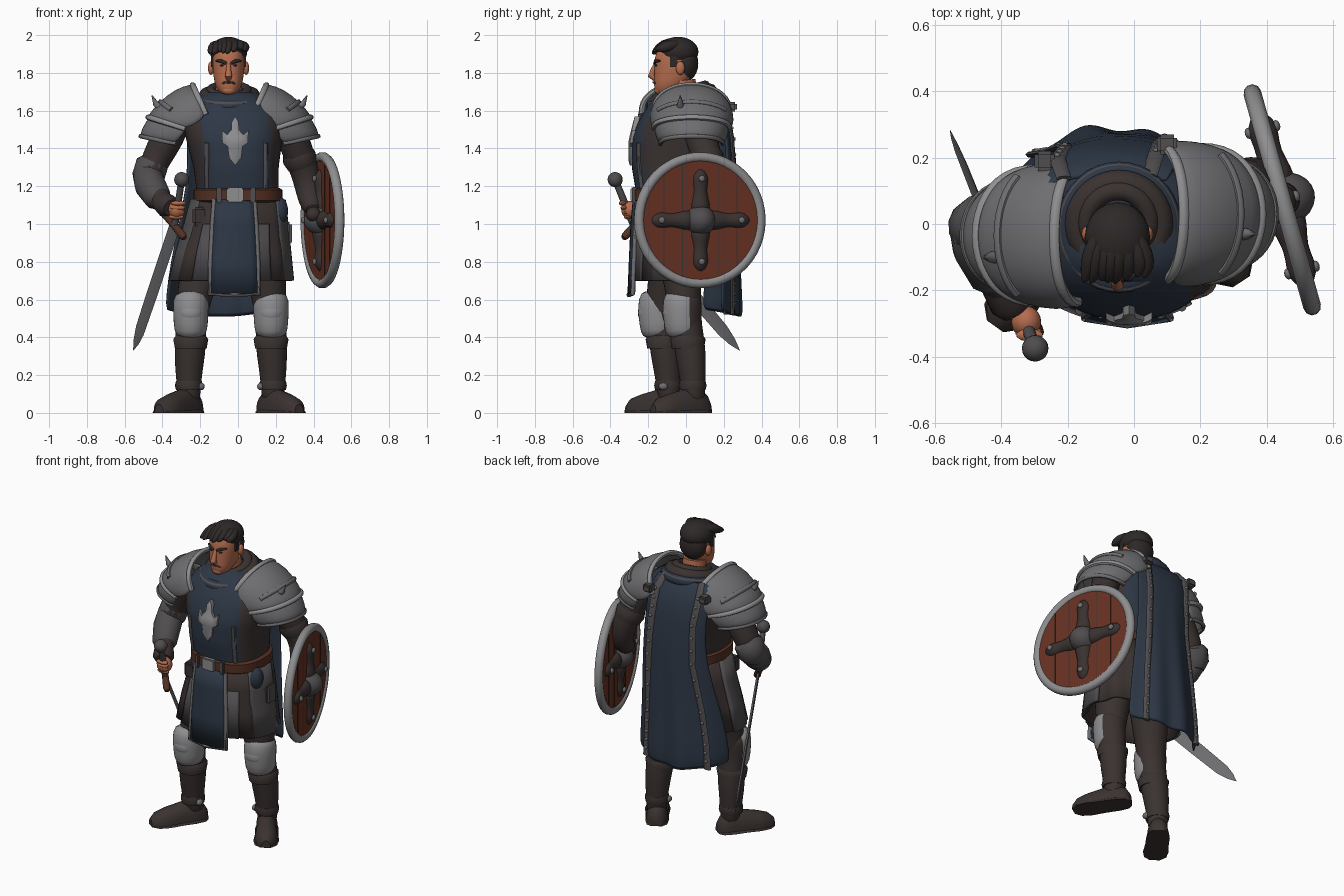
import bpy, bmesh, math, random
from mathutils import Vector, Matrix

if "Cube" in bpy.data.objects:
    bpy.data.objects.remove(bpy.data.objects["Cube"])
V, pi = Vector, math.pi
random.seed(4)

def mat(name, *rgb):
    m = bpy.data.materials.new(name)
    m.diffuse_color = [((c / 255 + .055) / 1.055) ** 2.4 for c in rgb] + [1]
    m.use_nodes = True
    m.node_tree.nodes["Principled BSDF"].inputs["Base Color"].default_value = m.diffuse_color
    return m
SKIN, HAIR = mat("skin", 180, 108, 78), mat("hair black", 46, 40, 40)
DARK, BLUE = mat("dark leather", 58, 50, 48), mat("blue cloth", 45, 55, 69)
GREY, LIGHT = mat("steel grey", 110, 110, 113), mat("light grey", 142, 142, 144)
IRON, WOOD = mat("dark iron", 80, 77, 79), mat("red wood", 104, 50, 34)
BELT = mat("belt brown", 84, 48, 35)

def finish(name, bm, mats, rule=None, thick=0, sub=0):
    bmesh.ops.recalc_face_normals(bm, faces=bm.faces)
    me = bpy.data.meshes.new(name)
    for f in bm.faces:
        f.smooth = True
        if rule:
            f.material_index = rule(f.calc_center_median())
    bm.to_mesh(me)
    bm.free()
    for m in (mats if isinstance(mats, (list, tuple)) else [mats]):
        me.materials.append(m)
    ob = bpy.data.objects.new(name, me)
    bpy.context.collection.objects.link(ob)
    if thick:
        md = ob.modifiers.new("thickness", 'SOLIDIFY')
        md.thickness, md.offset = thick, 0
    if sub:
        ob.modifiers.new("smooth", 'SUBSURF').levels = sub
        ob.modifiers["smooth"].render_levels = sub
    return ob

def loft(name, rings, mats, wrap=True, caps=True, loop=False, **kw):
    bm = bmesh.new()
    vs = [[bm.verts.new(p) for p in r] for r in rings]
    n = len(rings[0])
    pairs = list(zip(vs, vs[1:])) + ([(vs[-1], vs[0])] if loop else [])
    for a, b in pairs:
        for i in range(n if wrap else n - 1):
            j = (i + 1) % n
            bm.faces.new((a[i], a[j], b[j], b[i]))
    if caps and wrap and not loop:
        bm.faces.new(vs[0])
        bm.faces.new(vs[-1])
    return finish(name, bm, mats, **kw)

def tube(name, pts, m, n=14, up=(0, -1, 0), fu=1, fv=1, loop=False, **kw):
    """Tube through (x, y, z, radius) points."""
    P, rings, k = [V(p[:3]) for p in pts], [], len(pts)
    for i, p in enumerate(P):
        t = (P[(i + 1) % k] - P[i - 1]) if loop else P[min(i + 1, k - 1)] - P[max(i - 1, 0)]
        t.normalize()
        w = t.cross(V(up)).normalized()
        u = w.cross(t)
        rings.append([p + pts[i][3] * (u * fu * math.cos(a) + w * fv * math.sin(a))
                      for a in (2 * pi * j / n for j in range(n))])
    return loft(name, rings, m, loop=loop, **kw)

def ell(name, c, r, m, rot=Matrix(), seg=20):
    bm = bmesh.new()
    bmesh.ops.create_uvsphere(bm, u_segments=seg, v_segments=seg // 2 + 2, radius=1,
                              matrix=Matrix.Translation(c) @ rot @ Matrix.Diagonal((*r, 1)))
    return finish(name, bm, m)

def box(name, c, s, m, rot=Matrix()):
    bm = bmesh.new()
    bmesh.ops.create_cube(bm, size=1, matrix=Matrix.Translation(c) @ rot @ Matrix.Diagonal((*s, 1)))
    bmesh.ops.bevel(bm, geom=bm.edges[:], offset=min(s) * .2, segments=2, affect='EDGES')
    return finish(name, bm, m)

def oval(z, cx, cy, rx, ry, n=48, e=.8, wave=0):
    out = []
    for a in (2 * pi * i / n for i in range(n)):
        c, s = math.cos(a), math.sin(a)
        k = 1 + wave * math.cos(10 * a)
        out.append(V((cx + k * rx * math.copysign(abs(c) ** e, c), cy + k * ry * math.copysign(abs(s) ** e, s), z)))
    return out

# torso with the blue tabard over dark sides
TORSO = [(.88, -.01, -.04, .2, .17), (1.0, 0, -.055, .22, .19), (1.14, 0, -.065, .215, .195), (1.3, -.01, -.065, .225, .222),
         (1.45, -.02, -.055, .255, .232), (1.55, -.025, -.035, .27, .215), (1.63, -.03, -.01, .235, .19), (1.7, -.04, 0, .13, .13)]
def torso(z):
    for a, b in zip(TORSO, TORSO[1:]):
        if z <= b[0] + 1e-6:
            t = (z - a[0]) / (b[0] - a[0])
            return [p + (q - p) * t for p, q in zip(a, b)]
def front(z, x, off=0):
    _, cx, cy, rx, ry = torso(z)
    return (x, cy - ry * max(0, 1 - abs((x - cx) / rx) ** 2.5) ** .4 - off, z)
loft("torso", [oval(*torso(.88 + .82 * i / 24), n=72) for i in range(25)], [DARK, BLUE],
     rule=lambda c: int(abs(c.x + .01) < .178 and c.z > 1.14 or c.z > 1.6))
for x in (-.165, .145):
    tube("tabard_side_trim", [(*front(1.19 + .04 * i, x), .013) for i in range(7)], IRON, n=8)
loft("belt", [oval(z, 0, -.065, .215 + o, .195 + o) for z, o in ((1.115, .005), (1.125, .02), (1.18, .02), (1.19, .005))], BELT)
box("belt_buckle", (-.015, -.28, 1.155), (.09, .03, .075), LIGHT)
for x in (-.1, .08):
    box("belt_loop", (x, -.273, 1.153), (.025, .025, .085), IRON)

# chest badge: a plain spear-and-wings shape
half = [(0, .13), (.018, .1), (.02, .06), (.045, .03), (.07, .055), (.068, -.01), (.04, -.03), (.032, -.09), (0, -.13)]
outline = half + [(-x, z) for x, z in half[-2:0:-1]]
loft("chest_badge", [[(-.015 + x * s, y + .2 * max(z, 0), 1.44 + z * s) for x, z in outline]
                     for y, s in ((-.27, 1), (-.297, 1), (-.305, .8))], LIGHT)

# skirt, side plates and hanging front panel
SK = [(1.13, 0, -.055, .225, .195), (1.0, -.01, -.05, .25, .205), (.85, -.025, -.05, .28, .212), (.7, -.035, -.05, .305, .22)]
loft("skirt", [oval(*s, n=80, wave=.012 * i) for i, s in enumerate(SK)], DARK, caps=False, thick=.015)
for i, (lo, hi) in enumerate(((.93, 1.2), (-.2, .07), (1.28, 1.4), (-.4, -.28))):
    ring = lambda s: [V((s[1] + (s[3] + .02) * math.cos(a), s[2] + (s[4] + .02) * math.sin(a), s[0]))
                      for a in (pi * (lo + (hi - lo) * j / 8) for j in range(9))]
    loft("skirt_plate", [ring(s) for s in SK[(0 if i < 2 else 1):]], IRON, wrap=False, thick=.015)
panel = [(z, -.02 - w, -.02 + w, y) for z, w, y in ((1.13, .105, -.272), (1.0, .115, -.284), (.8, .125, -.293), (.63, .13, -.3))]
loft("front_panel", [[(a + (b - a) * j / 6, y + .02 * (j / 3 - 1) ** 2, z) for j in range(7)] for z, a, b, y in panel], BLUE, wrap=False, thick=.02)
edge = [(a, y + .018, z, .013) for z, a, b, y in panel] + [(b, y + .018, z, .013) for z, a, b, y in panel[::-1]]
tube("front_panel_trim", edge[:4] + [(-.02, -.302, .625, .013)] + edge[4:], GREY, n=8)
ell("blue_pouch", (.215, -.13, 1.07), (.05, .05, .075), BLUE)
box("side_pouch", (.255, -.05, .95), (.06, .09, .12), IRON)
box("left_pouch", (-.2, -.19, 1.04), (.08, .07, .1), DARK)

# cape with studded straps, its left edge wrapping further forward
CAPE = [(1.69, -.26, .1, .14, .03), (1.62, -.29, .13, .215, .06), (1.45, -.265, .14, .25, .07), (1.2, -.265, .155, .265, .09),
        (.9, -.335, .175, .27, .15), (.7, -.37, .19, .28, .185), (.54, -.385, .2, .285, .2)]
def cape(row, u, off=0):
    z, a, b, y, c = row
    s, f = 2 * u - 1, max(0, 1.3 - z)
    c *= 1 if s < 0 else .5
    return (a + (b - a) * u, y + off - c * abs(s) ** 2.4 + .015 * f * math.sin(u * 19), z - .05 * f * (1 - s * s))
loft("cape", [[cape(r, j / 32) for j in range(33)] for r in CAPE], BLUE, wrap=False, thick=.018, sub=1)
for u in (.14, .85):
    tube("cape_strap", [(*cape(r, u, .01), .025) for r in CAPE], IRON, n=8, fu=.45)
    for a, b in zip(CAPE[1:], CAPE[2:]):
        for t in (0, .33, .66):
            p = V(cape(a, u, .02)).lerp(V(cape(b, u, .02)), t)
            ell("cape_stud", p, (.01, .008, .01), GREY, seg=8)
for x, y in ((-.27, .19), (.1, .24)):
    box("cape_clasp", (x, y, 1.62), (.06, .06, .05), IRON)

# cowl rings around the neck
def hoop(name, c, rx, ry, r, m, tilt=0):
    pts = [(c[0] + rx * math.cos(a), c[1] + ry * math.sin(a), c[2] + tilt * math.sin(a), r) for a in (2 * pi * i / 36 for i in range(36))]
    tube(name, pts, m, n=10, up=(0, 0, 1), loop=True)
hoop("blue_collar", (-.045, -.01, 1.65), .155, .165, .035, BLUE, .03)
hoop("collar_trim", (-.045, -.012, 1.665), .172, .182, .013, IRON, .03)
hoop("scarf_lower", (-.045, 0, 1.675), .125, .125, .04, DARK, .03)
hoop("scarf_upper", (-.048, .005, 1.7), .095, .095, .03, DARK, .03)

# head, face and hair
HX = -.05
tube("neck", [(HX, 0, 1.6, .075), (HX, -.02, 1.76, .07)], SKIN)
HEAD = [(1.685, -.115, .034, .035), (1.7, -.1, .052, .064), (1.735, -.085, .072, .086), (1.78, -.065, .08, .104), (1.83, -.055, .086, .113),
        (1.88, -.055, .087, .113), (1.93, -.05, .078, .1), (1.965, -.045, .045, .06)]
loft("head", [oval(z, HX, y, rx, ry, n=24, e=.9) for z, y, rx, ry in HEAD], SKIN, sub=1)
tube("nose", [(HX, -.155, 1.855, .01), (HX, -.174, 1.815, .014), (HX, -.184, 1.785, .019), (HX, -.162, 1.768, .014)], SKIN, n=10)
for s in (-1, 1):
    ell("ear", (HX + s * .093, -.03, 1.825), (.016, .024, .036), SKIN, seg=12)
    tube("eyebrow", [(HX + s * .012, -.166, 1.85, .008), (HX + s * .04, -.161, 1.863, .01), (HX + s * .066, -.138, 1.864, .005)], HAIR, n=8, up=(0, 0, 1))
    ell("eye", (HX + s * .033, -.157, 1.84), (.013, .008, .006), HAIR, seg=10)
    tube("mouth", [(HX, -.172, 1.75, .006), (HX + s * .025, -.164, 1.748, .006), (HX + s * .04, -.15, 1.738, .004)], DARK, n=8, up=(0, 0, 1))
    box("sideburn", (HX + s * .086, -.065, 1.86), (.012, .04, .06), HAIR)
ell("chin", (HX, -.143, 1.708), (.036, .024, .024), SKIN)
ell("hair_cap", (HX, -.042, 1.912), (.099, .108, .079), HAIR)
ell("hair_back", (HX, -.005, 1.85), (.088, .07, .095), HAIR)
for i in range(8):
    x, r = (i - 3.5) * .024, random.uniform(-.012, .012)
    tube("hair_lock", [(HX + x * .6, -.02, 1.955, .02), (HX + x * .9 + r, -.09, 1.968 - abs(x) * .3, .032),
                       (HX + x + r, -.142 + r, 1.945 + r - abs(x) * .3, .025), (HX + x - .012 + r, -.172 + r, 1.915 + r * 1.5, .005)],
         HAIR, n=8, up=(0, 0, 1), sub=1)

# legs, boots and knee guards
for s, hx, kx, ky, o, d in ((-1, -.13, -.25, -.13, (-.262, -.09), (-.58, -.81)), (1, .1, .175, .0, (.175, .05), (.55, -.83))):
    tube("leg", [(hx, -.04, .98, .13), ((hx + kx) / 2 + s * .01, (ky - .04) / 2, .75, .115), (kx, ky - .01, .54, .08), (kx, ky + .02, .36, .086),
                 (kx + s * .01, ky + .03, .25, .077), (kx + s * .01, ky + .04, .12, .062), (kx + s * .01, ky + .04, .04, .06)], DARK, n=16, sub=1)
    tube("boot_cuff", [(kx, ky + .01, .34, .085), (kx, ky + .01, .39, .094), (kx, ky + .01, .41, .08)], DARK, n=18)
    tube("ankle_strap", [(kx + s * .01, ky + .035, .12, .068), (kx + s * .01, ky + .035, .145, .074), (kx + s * .01, ky + .035, .17, .068)], DARK, n=16)
    ell("ankle_buckle", (kx - s * .055, ky + .01, .14), (.02, .025, .02), GREY, seg=10)
    tube("knee_guard", [(kx, ky - .01, .4, .07), (kx, ky - .015, .43, .09), (kx, ky - .02, .52, .095), (kx, ky - .02, .6, .098), (kx, ky - .01, .64, .075)],
         [LIGHT, DARK], n=16, fu=1.1, sub=1, rule=lambda c: int(c.y > ky + .035))
    ell("knee_cap", (kx, ky - .065, .53), (.07, .06, .065), LIGHT)
    ell("knee_fold", (kx, ky - .045, .44), (.075, .06, .03), LIGHT)
    D, W = V((*d, 0)), V((-d[1], d[0], 0))
    foot = lambda k, z: [[V((*o, 0)) + D * t + W * w * k * math.cos(a) + V((0, 0, h * z * math.sin(a) ** .8 if 0 < i < 12 else 0))
             for i, a in enumerate(pi * i / 12 for i in range(13))]
            for t, w, h in ((-.085, .03, .06), (-.06, .055, .1), (0, .064, .14), (.09, .064, .12), (.17, .07, .1), (.235, .06, .078), (.27, .028, .045))]
    loft("foot", foot(1, 1), DARK)
    loft("boot_sole", foot(1.1, .22), DARK)

# layered shoulder guards
def arch(s, cx, cz, ex, ez, w, lift=0):
    shift, cy = (0, -.035) if s < 0 else (-.09, .03)
    out = []
    for a in (pi * i / 20 for i in range(21)):
        k = math.sin(a) ** .8 if 0 < a < 3.14 else 0
        x = ex + (cx - ex) * k
        out.append(V((s * (x + shift), cy + (w + lift) * math.cos(a), ez + (cz - ez) * k + lift)))
    return out
for s in (-1, 1):
    A = [(.24, 1.735, .17, 1.58, .2), (.33, 1.705, .2, 1.545, .215), (.41, 1.64, .24, 1.52, .212), (.475, 1.565, .28, 1.505, .2)]
    B = [(.43, 1.6, .27, 1.5, .19), (.485, 1.535, .3, 1.465, .185), (.515, 1.465, .33, 1.425, .165)]
    loft("shoulder_guard", [arch(s, *r) for r in A], GREY, wrap=False, thick=.02, sub=1)
    loft("shoulder_lower_plate", [arch(s, *r) for r in B], GREY, wrap=False, thick=.018, sub=1)
    for r, rad, m in ((A[0], .016, LIGHT), (A[3], .015, LIGHT), (B[2], .012, GREY)):
        tube("shoulder_rim", [(*p, rad) for p in arch(s, *r)], m, n=8, up=(s, 0, .3))
    tube("shoulder_ridge", [(*p, .014) for p in arch(s, *A[2], .006)[4:17]], GREY, n=8, up=(s, 0, .3))
    x0, y0 = (0, -.1) if s < 0 else (-.09, -.03)
    tube("shoulder_spike", [(s * (.4 + x0), y0, 1.61, .022), (s * (.435 + x0), y0, 1.635, .016), (s * (.455 + x0), y0, 1.68, .003)], GREY, n=8)

# arms
tube("sword_arm", [(-.32, -.03, 1.58, .09), (-.37, -.01, 1.46, .09), (-.43, 0, 1.35, .08), (-.475, -.02, 1.25, .075), (-.44, -.13, 1.16, .065), (-.36, -.25, 1.09, .05)], DARK, sub=1)
tube("sword_arm_bracer", [(-.47, .015, 1.3, .05), (-.478, -.01, 1.265, .08), (-.465, -.07, 1.205, .083), (-.425, -.155, 1.14, .073), (-.41, -.18, 1.125, .05)], IRON, up=(0, 0, 1))
tube("sword_arm_elbow_plate", [(-.445, .01, 1.335, .065), (-.455, .005, 1.315, .088), (-.475, -.01, 1.25, .088), (-.482, -.02, 1.2, .06)], IRON)
tube("sword_arm_cuff", [(-.41, -.18, 1.125, .055), (-.375, -.235, 1.095, .064), (-.355, -.265, 1.085, .045)], DARK, up=(0, 0, 1))
tube("shield_arm", [(.23, .04, 1.58, .09), (.29, .08, 1.46, .088), (.34, .12, 1.32, .08), (.37, .14, 1.22, .075), (.385, .1, 1.12, .068), (.4, .02, 1.06, .045)], DARK, sub=1)
tube("shield_arm_band", [(.315, .1, 1.38, .08), (.325, .11, 1.35, .092), (.34, .12, 1.31, .08)], DARK)
ell("shield_hand", (.4, .02, 1.05), (.04, .045, .04), DARK)

# sword and hand
top, hilt, tip = V((-.298, -.375, 1.235)), V((-.335, -.275, .99)), V((-.555, .285, .33))
d = (tip - hilt).normalized()
g = V((.6, -.7, -.6))
g = (g - d * g.dot(d)).normalized()
ell("sword_pommel", top, (.04, .04, .04), IRON)
tube("sword_grip", [(*top, .018), (*hilt, .02)], IRON, n=10)
tube("sword_guard", [(*(hilt + g * t), r) for t, r in ((-.12, .018), (-.1, .024), (0, .02), (.08, .022), (.1, .014))], BELT, n=10, up=d)
tube("sword_blade", [(*(hilt + d * t), r) for t, r in ((0, .042), (.5, .042), (.75, .038), (.83, .024), ((tip - hilt).length, .001))], GREY, n=4, up=g, fv=.22)
ell("sword_hand", (-.325, -.295, 1.075), (.045, .048, .048), SKIN)
for i in range(4):
    ell("finger", (-.315 - .004 * i, -.335 + .009 * i, 1.11 - .024 * i), (.042, .02, .014), SKIN, seg=10)

# round shield, the same on both sides
n = V((.963, .27, 0))
M = Matrix.Translation((.447, .073, 1.02)) @ Matrix((V((-.27, .963, 0)), V((0, 0, 1)), n)).transposed().to_4x4()
def place(ob):
    ob.data.transform(M)
disc = lambda z: [(.335 * math.cos(a), .335 * math.sin(a), z) for a in (2 * pi * i / 48 for i in range(48))]
place(loft("shield_wood", [disc(-.015), disc(.015)], WOOD))
place(tube("shield_rim", [(.334 * math.cos(a), .334 * math.sin(a), 0, .027) for a in (2 * pi * i / 48 for i in range(48))], LIGHT, n=10, up=(0, 0, 1), loop=True))
for x in (-.2, -.1, .1, .2):
    place(box("plank_gap", (x, 0, 0), (.005, 2 * math.sqrt(.32 ** 2 - x * x), .033), DARK))
place(ell("shield_boss", (0, 0, 0), (.082, .082, .1), IRON))
for k in range(4):
    c, s = round(math.cos(k * pi / 2)), round(math.sin(k * pi / 2))
    place(tube("shield_cross_arm", [(c * t, s * t, 0, r) for t, r in ((.03, .06), (.09, .055), (.15, .036), (.2, .046), (.24, .044), (.275, .015))], DARK, up=(0, 0, 1), sub=1))
    for z in (-.043, .043):
        place(ell("shield_rivet", (c * .22, s * .22, z), (.018, .018, .012), GREY, seg=10))

# smooth shading that keeps hard edges
for ob in bpy.data.objects:
    ob.select_set(True)
bpy.context.view_layer.objects.active = bpy.data.objects["torso"]
bpy.ops.object.shade_smooth_by_angle(angle=math.radians(45))
